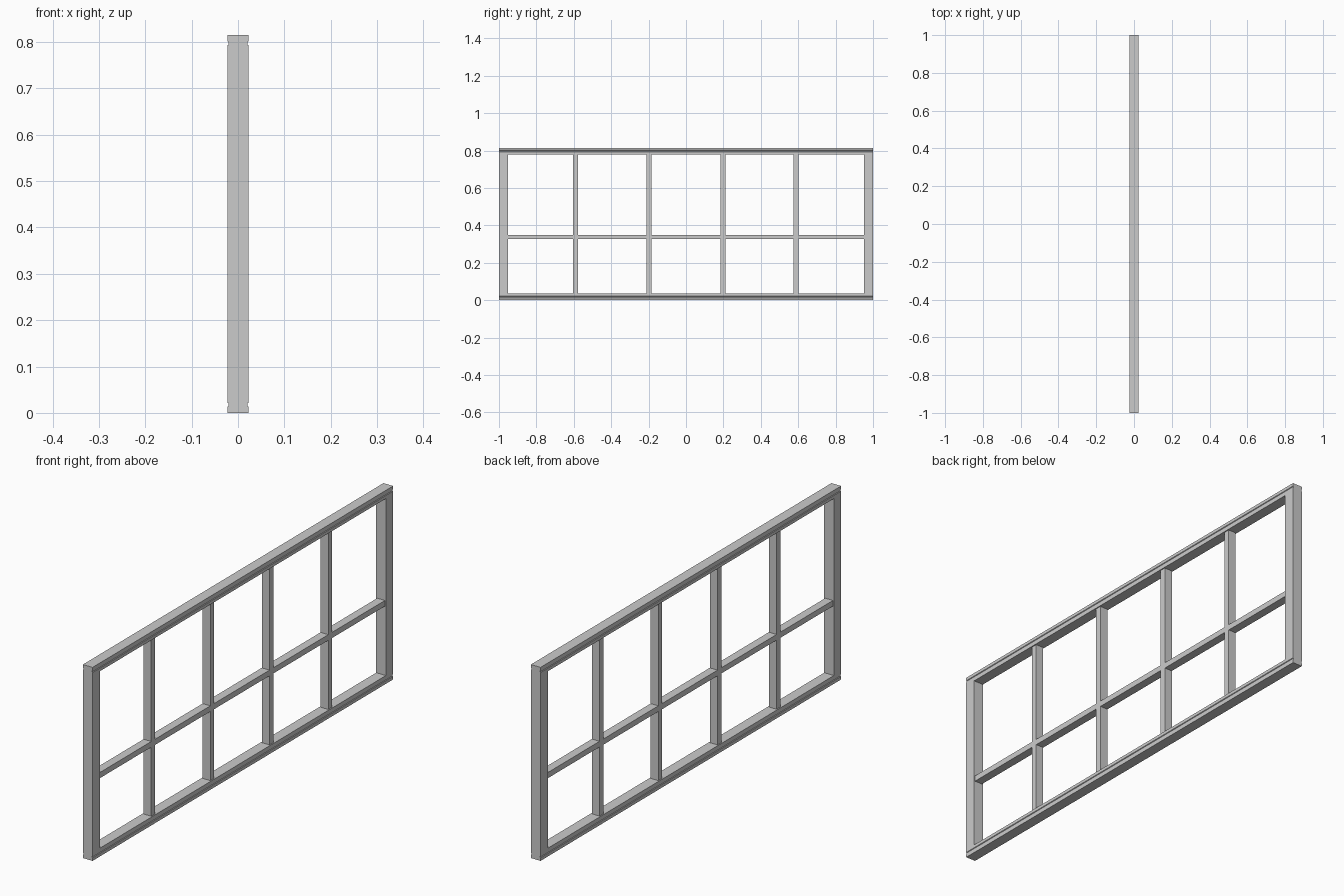
import bpy

if "Cube" in bpy.data.objects:
    bpy.data.objects.remove(bpy.data.objects["Cube"])

def box(name, x, y0, y1, z0, z1):
    """Box symmetric about x = 0 with half depth x."""
    bpy.ops.mesh.primitive_cube_add(size=1, location=(0, (y0 + y1) / 2, (z0 + z1) / 2))
    o = bpy.context.object
    o.name = name
    o.scale = (2 * x, y1 - y0, z1 - z0)
    bpy.ops.object.transform_apply(location=False, rotation=False, scale=True)
    return o

def rail(name, profile):
    """Grooved rail: half profile (x, z) mirrored and run along the full length."""
    ring = profile + [(-x, z) for x, z in reversed(profile)]
    n = len(ring)
    verts = [(x, y, z) for y in (-1, 1) for x, z in ring]
    faces = [(i, (i + 1) % n, (i + 1) % n + n, i + n) for i in range(n)]
    faces += [tuple(reversed(range(n))), tuple(range(n, 2 * n))]
    me = bpy.data.meshes.new(name)
    me.from_pydata(verts, [], faces)
    o = bpy.data.objects.new(name, me)
    bpy.context.collection.objects.link(o)
    bpy.context.view_layer.objects.active = o
    bpy.ops.object.select_all(action='DESELECT')
    o.select_set(True)
    bpy.ops.object.mode_set(mode='EDIT')
    bpy.ops.mesh.select_all(action='SELECT')
    bpy.ops.mesh.normals_make_consistent(inside=False)
    bpy.ops.object.mode_set(mode='OBJECT')

H, D = 0.815, 0.0225

# Top and bottom rails with a shallow groove behind the outer cap
half = [(D, 0), (D, 0.013), (0.020, 0.015), (0.020, 0.020), (D, 0.022), (D, 0.035)]
rail("bottom_rail", half)
rail("top_rail", [(x, H - z) for x, z in half])

# End stiles between the rails
for side, y0, y1 in (("left", -1, -0.952), ("right", 0.952, 1)):
    box(side + "_stile", D, y0, y1, 0.035, H - 0.035)

# Four vertical glazing bars
centres = [-0.59, -0.197, 0.197, 0.588]
for i, y in enumerate(centres):
    box(f"vertical_bar_{i + 1}", 0.018, y - 0.013, y + 0.013, 0.035, H - 0.035)

# Horizontal glazing bar, one piece per opening
edges = [-0.952 - 0.013] + centres + [0.952 + 0.013]
for i, (a, b) in enumerate(zip(edges, edges[1:])):
    box(f"horizontal_bar_{i + 1}", 0.018, a + 0.013, b - 0.013, 0.326, 0.35)
